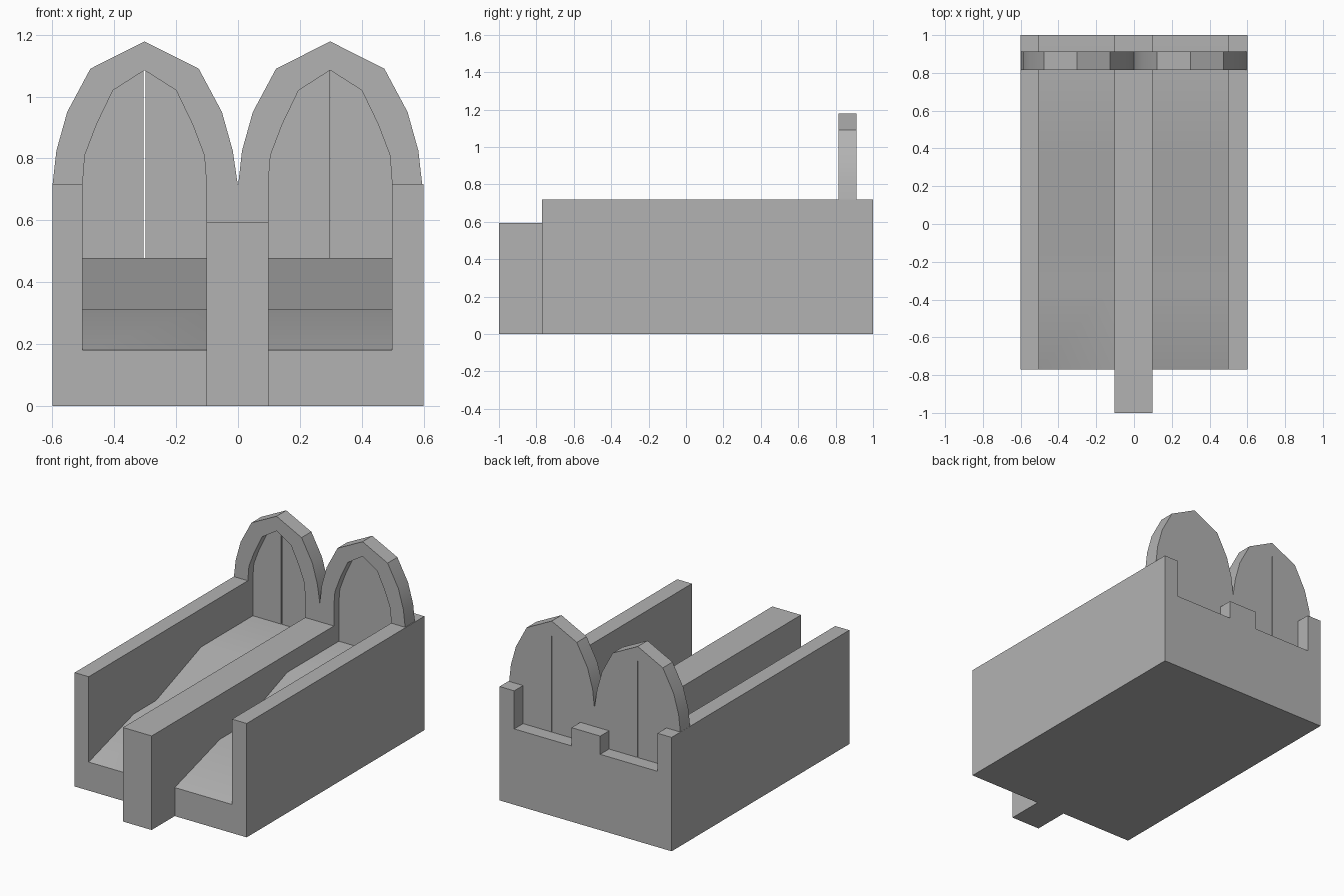
import bpy, bmesh, math
from mathutils import Vector

if "Cube" in bpy.data.objects:
    bpy.data.objects.remove(bpy.data.objects["Cube"])

# Dark grey stone
stone = bpy.data.materials.new("stone")
stone.diffuse_color = (0.45, 0.45, 0.45, 1)
stone.use_nodes = True
stone.node_tree.nodes["Principled BSDF"].inputs["Base Color"].default_value = stone.diffuse_color


def prism(name, pts, axis, lo, hi):
    """Extrude a 2D outline along an axis: 'x' takes (y,z), 'y' takes (x,z), 'z' takes (x,y)."""
    place = {'x': lambda a, b: (lo, a, b),
             'y': lambda a, b: (a, lo, b),
             'z': lambda a, b: (a, b, lo)}[axis]
    bm = bmesh.new()
    face = bm.faces.new([bm.verts.new(place(a, b)) for a, b in pts])
    out = bmesh.ops.extrude_face_region(bm, geom=[face])
    step = Vector([(hi - lo) if axis == k else 0 for k in 'xyz'])
    bmesh.ops.translate(bm, vec=step,
                        verts=[v for v in out['geom'] if isinstance(v, bmesh.types.BMVert)])
    bmesh.ops.recalc_face_normals(bm, faces=bm.faces)
    mesh = bpy.data.meshes.new(name)
    bm.to_mesh(mesh)
    bm.free()
    mesh.materials.append(stone)
    obj = bpy.data.objects.new(name, mesh)
    bpy.context.collection.objects.link(obj)
    return obj


def cut(obj, cutter):
    mod = obj.modifiers.new(cutter.name, 'BOOLEAN')
    mod.operation = 'DIFFERENCE'
    mod.solver = 'EXACT'
    mod.object = cutter
    bpy.context.view_layer.objects.active = obj
    bpy.ops.object.modifier_apply(modifier=mod.name)
    bpy.data.objects.remove(cutter)


def smooth(obj):
    bpy.ops.object.select_all(action='DESELECT')
    obj.select_set(True)
    bpy.context.view_layer.objects.active = obj
    bpy.ops.object.shade_smooth_by_angle(angle=math.radians(30))


# Base block with the projecting nose of the central spine
base = prism("base_block", [(-0.6, -0.77), (-0.102, -0.77), (-0.102, -1), (0.098, -1),
                            (0.098, -0.77), (0.6, -0.77), (0.6, 1), (-0.6, 1)], 'z', 0, 0.718)

# Lower the spine, then carve the two stepped ramps
cut(base, prism("spine_cutter", [(-1.2, 0.593), (1.2, 0.593), (1.2, 1), (-1.2, 1)],
                'x', -0.2, 0.2))
RAMP = [(-0.77, 0.18), (-0.32, 0.312), (-0.10, 0.312), (0.35, 0.478), (1.1, 0.478),
        (1.1, 1.1), (-0.9, 1.1), (-0.9, 0.18)]
DOORWAYS = [("left", -0.302, -1, 0.003), ("right", 0.298, 1, 0.001)]  # centre, side, half gap
for label, c, s, gap in DOORWAYS:
    cut(base, prism("ramp_cutter", RAMP, 'x', c - 0.2, c + 0.2))
smooth(base)

# Pointed arches with recessed double doors; u runs from the spine side to the outer wall
OUTER = [(0.285, 0.825), (0.25, 0.95), (0.175, 1.09)]
INNER = [(0.2, 0.72), (0.193, 0.81), (0.155, 0.91), (0.102, 1.02)]
for label, c, s, gap in DOORWAYS:
    outline = ([(0.297, 0.718)] + OUTER + [(0, 1.178)]
               + [(-u, z) for u, z in reversed(OUTER)]
               + [(-abs(c), 0.71), (-abs(c), 0.593), (-0.2, 0.593)]
               + [(-u, z) for u, z in INNER] + [(0, 1.085)]
               + INNER[:0:-1] + [(0.2, 0.718)])
    smooth(prism(label + "_arch", [(c + s * u, z) for u, z in outline], 'y', 0.815, 0.912))
    for side, k in (("outer", s), ("inner", -s)):
        leaf = [(gap, 0.478), (0.2, 0.478)] + INNER + [(gap, 1.085)]
        prism(f"{label}_{side}_door", [(c + k * u, z) for u, z in leaf], 'y', 0.865, 0.912)
